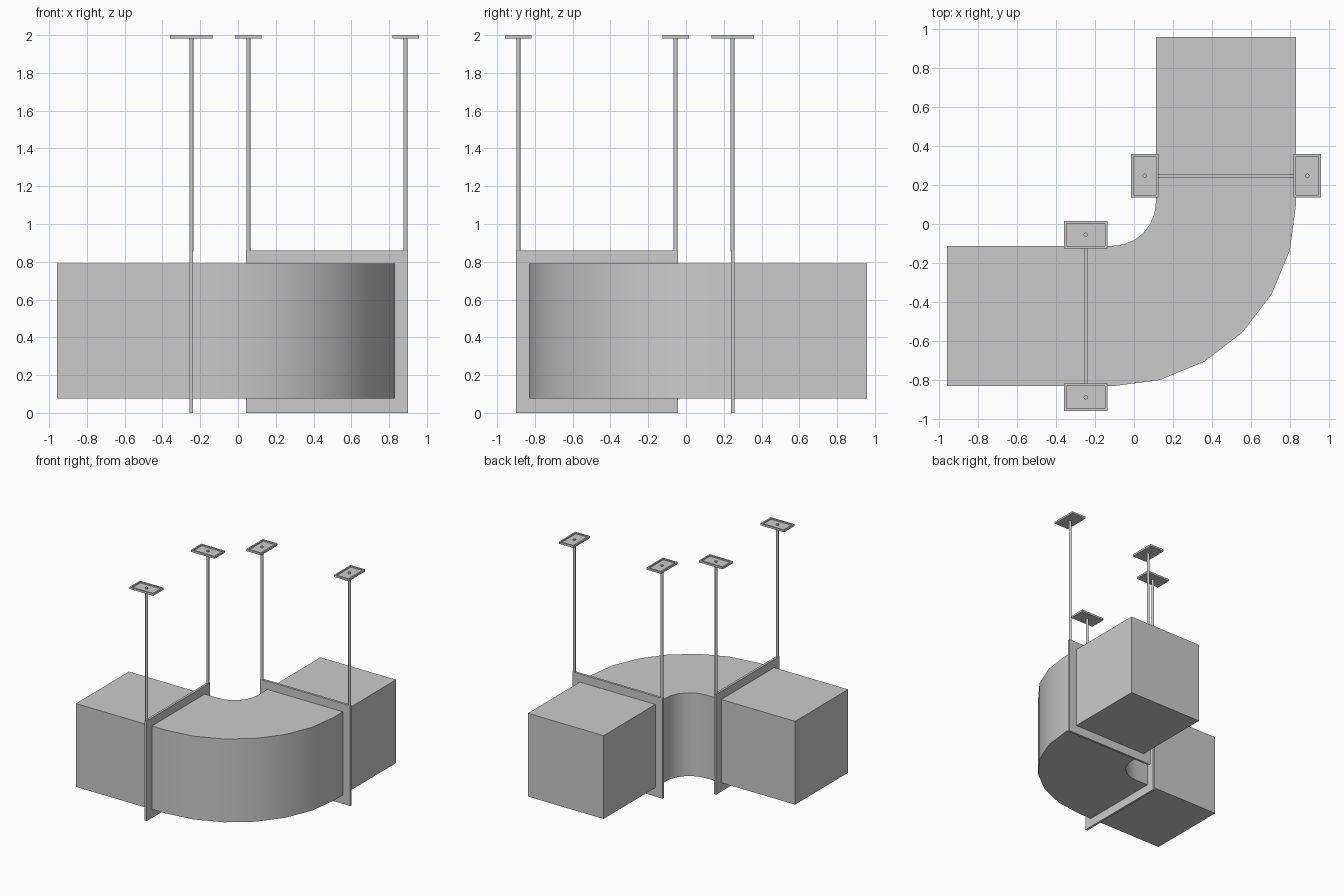
import bpy, bmesh, math

if "Cube" in bpy.data.objects:
    bpy.data.objects.remove(bpy.data.objects["Cube"])

LO, HI = 0.112, 0.83         # inner and outer side of the duct
Z0, Z1 = 0.075, 0.79         # duct bottom and top
JOIN, END = 0.247, 0.958     # hanger position and open end of each leg
MID = (LO + HI) / 2


def finish(bm, name):
    bmesh.ops.recalc_face_normals(bm, faces=bm.faces)
    me = bpy.data.meshes.new(name)
    bm.to_mesh(me)
    bm.free()
    ob = bpy.data.objects.new(name, me)
    bpy.context.collection.objects.link(ob)
    return ob


def place(bm, flip):
    # mirror a part across the bend diagonal: (x, y) -> (-y, -x)
    if flip:
        for v in bm.verts:
            x, y, z = v.co
            v.co = (-y, -x, z)


def box(bm, x0, x1, y0, y1, z0, z1):
    vs = bmesh.ops.create_cube(bm, size=1)["verts"]
    for v in vs:
        v.co = (x1 if v.co.x > 0 else x0,
                y1 if v.co.y > 0 else y0,
                z1 if v.co.z > 0 else z0)
    return vs


# curved elbow: 15 degree steps between the two hangers
c, N = 0.11, 6
inner, outer = [(-JOIN, -LO)], [(-JOIN, -HI)]
for i in range(N + 1):
    a = math.radians(-90 + 90 * i / N)
    for path, r in ((inner, LO + c), (outer, HI + c)):
        path.append((-c + r * math.cos(a), c + r * math.sin(a)))
inner.append((LO, JOIN))
outer.append((HI, JOIN))
bm = bmesh.new()
rings = [[bm.verts.new((*p, z)) for p, z in ((i, Z0), (o, Z0), (o, Z1), (i, Z1))]
         for i, o in zip(inner, outer)]
for a, b in zip(rings, rings[1:]):
    for k in range(4):
        bm.faces.new((a[k], a[(k + 1) % 4], b[(k + 1) % 4], b[k]))
elbow = finish(bm, "duct_elbow")
bpy.context.view_layer.objects.active = elbow
elbow.select_set(True)
bpy.ops.object.shade_smooth_by_angle(angle=math.radians(30))
elbow.select_set(False)

for flip, side in ((False, "back"), (True, "left")):
    # straight duct, without a cap where it meets the elbow
    bm = bmesh.new()
    box(bm, LO, HI, JOIN, END, Z0, Z1)
    cap = [f for f in bm.faces if all(abs(v.co.y - JOIN) < 1e-4 for v in f.verts)]
    bmesh.ops.delete(bm, geom=cap, context='FACES')
    place(bm, flip)
    finish(bm, "straight_duct_" + side)

    # square support frame around the joint
    bm = bmesh.new()
    w, t = 0.07, 0.01
    loops = []
    for y in (JOIN - t, JOIN + t):
        for d in (0.0, w):
            x0, x1, z0, z1 = LO - d, HI + d, Z0 - d * Z0 / w, Z1 + d
            loops.append([bm.verts.new((x, y, z)) for x, z in
                          ((x0, z0), (x1, z0), (x1, z1), (x0, z1))])
    for p, q in ((0, 1), (1, 3), (3, 2), (2, 0)):
        for k in range(4):
            m = (k + 1) % 4
            bm.faces.new((loops[p][k], loops[p][m], loops[q][m], loops[q][k]))
    place(bm, flip)
    finish(bm, "support_frame_" + side)

    for s, tag in ((-1, "inner"), (1, "outer")):
        x = MID + s * 0.416
        # hanger rod
        bm = bmesh.new()
        rod = bmesh.ops.create_cone(bm, cap_ends=True, segments=12, radius1=0.011,
                                    radius2=0.011, depth=1.145)["verts"]
        bmesh.ops.translate(bm, verts=rod, vec=(x, JOIN, 0.855 + 1.145 / 2))
        place(bm, flip)
        ob = finish(bm, f"hanger_rod_{side}_{tag}")
        bpy.context.view_layer.objects.active = ob
        ob.select_set(True)
        bpy.ops.object.shade_smooth_by_angle(angle=math.radians(40))
        ob.select_set(False)

        # shallow ceiling plate with a raised rim
        bm = bmesh.new()
        box(bm, x - 0.07, x + 0.07, JOIN - 0.112, JOIN + 0.112, 1.983, 2.0)
        bm.faces.ensure_lookup_table()
        top = max(bm.faces, key=lambda f: f.calc_center_median().z)
        bmesh.ops.inset_region(bm, faces=[top], thickness=0.018)
        inner_verts = list(top.verts)
        ext = bmesh.ops.extrude_face_region(bm, geom=[top])["geom"]
        down = [g for g in ext if isinstance(g, bmesh.types.BMVert)]
        bmesh.ops.translate(bm, verts=down, vec=(0, 0, -0.01))
        if top.is_valid:
            bmesh.ops.delete(bm, geom=[top], context='FACES_ONLY')
        place(bm, flip)
        finish(bm, f"ceiling_plate_{side}_{tag}")
